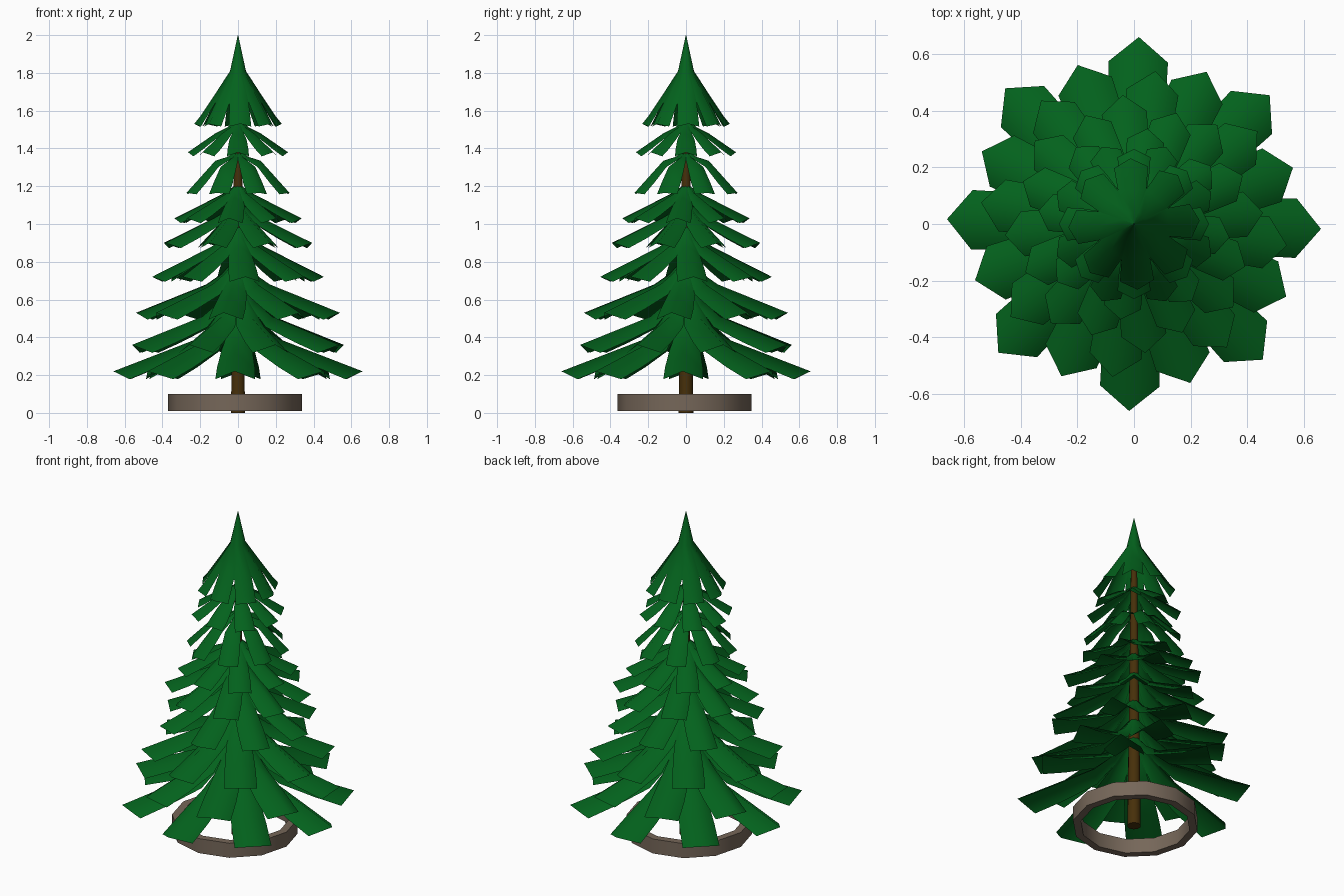
import bpy, bmesh, math

if "Cube" in bpy.data.objects:
    bpy.data.objects.remove(bpy.data.objects["Cube"])


def material(name, rgb):
    m = bpy.data.materials.new(name)
    m.diffuse_color = (*rgb, 1)
    m.use_nodes = True
    m.node_tree.nodes["Principled BSDF"].inputs["Base Color"].default_value = m.diffuse_color
    return m


green = material("needle green", (0.001, 0.122, 0.012))
brown = material("bark brown", (0.062, 0.029, 0.003))
taupe = material("stand taupe", (0.18, 0.135, 0.1))


def finish(bm, name, mat, angle):
    me = bpy.data.meshes.new(name)
    bm.to_mesh(me)
    bm.free()
    me.materials.append(mat)
    ob = bpy.data.objects.new(name, me)
    bpy.context.collection.objects.link(ob)
    bpy.ops.object.select_all(action='DESELECT')
    bpy.context.view_layer.objects.active = ob
    ob.select_set(True)
    bpy.ops.object.shade_smooth_by_angle(angle=math.radians(angle))
    return ob


def branch_tier(name, turn, ridge, widths, fold, tip, count=8):
    """Ring of folded boughs: ridge is (radius, z), edges hang below it."""
    bm = bmesh.new()
    for k in range(count):
        a = math.radians(turn) + k * math.tau / count
        c, s = math.cos(a), math.sin(a)

        def vert(r, side, z):
            return bm.verts.new((r * c - side * s, r * s + side * c, z))

        rows = []
        for (r, z), w in zip(ridge, widths):
            d = w * fold
            rows.append((vert(r, -w, z - d), vert(r, 0, z), vert(r, w, z - d)))
        for p, q in zip(rows, rows[1:]):
            for i in (0, 1):
                bm.faces.new((p[i], q[i], q[i + 1], p[i + 1]))
        end = vert(tip[0], 0, tip[1])          # pointed end of the bough
        right, mid, left = rows[-1]
        bm.faces.new((right, end, mid))
        bm.faces.new((mid, end, left))
    finish(bm, name, green, 80)


# Branch tiers: turn, tip (r, z), middle (r, z), z at trunk, half width
tiers = [
    (-1.5, 0.66, 0.22, 0.22, 0.39, 0.58, 0.105),
    (19.5, 0.595, 0.36, 0.20, 0.51, 0.70, 0.10),
    (-8.0, 0.545, 0.53, 0.17, 0.68, 0.82, 0.092),
    (5.0, 0.457, 0.72, 0.14, 0.88, 1.00, 0.08),
    (24.0, 0.42, 0.90, 0.14, 1.03, 1.12, 0.074),
    (-8.0, 0.34, 1.03, 0.12, 1.14, 1.21, 0.066),
    (22.5, 0.295, 1.165, 0.13, 1.335, 1.38, 0.058),
    (0.0, 0.265, 1.38, 0.12, 1.48, 1.55, 0.058),
]
for n, (turn, rt, zt, rm, zm, z0, hw) in enumerate(tiers):
    def along(t):
        return (rm + (rt - rm) * t, zm + (zt - zm) * t)
    half, shoulder = along(0.45), along(0.8)
    ridge = [(0.012, z0), (rm * 0.5, zm + (z0 - zm) * 0.42), (rm, zm), half, shoulder]
    widths = [hw * f for f in (0.12, 0.45, 0.78, 0.95, 1.0)]
    branch_tier(f"branch_tier_{n + 1}", turn, ridge, widths, 0.72, (rt, zt))

# Crown: boughs that meet in the pointed tree top
branch_tier("tree_top", 3,
            [(0.001, 2.0), (0.042, 1.81), (0.12, 1.69), (0.20, 1.57)],
            [0.0004, 0.019, 0.05, 0.06], 0.9, (0.232, 1.53))

# Trunk: tapered pole
bm = bmesh.new()
bmesh.ops.create_cone(bm, cap_ends=True, segments=10, radius1=0.039, radius2=0.018, depth=1.68)
bmesh.ops.translate(bm, verts=bm.verts, vec=(0, 0, 0.84))
finish(bm, "trunk", brown, 50)

# Stand: low-poly hoop around the trunk foot
bm = bmesh.new()
N = 12
profile = [(0.355, 0.01), (0.355, 0.10), (0.31, 0.10), (0.31, 0.01)]
rings = [[bm.verts.new((r * math.cos(i * math.tau / N) - 0.016,
                        r * math.sin(i * math.tau / N) - 0.008, z))
          for i in range(N)] for r, z in profile]
for j in range(4):
    p, q = rings[j], rings[(j + 1) % 4]
    for i in range(N):
        k = (i + 1) % N
        bm.faces.new((p[i], p[k], q[k], q[i]))
bmesh.ops.recalc_face_normals(bm, faces=bm.faces)
finish(bm, "stand_ring", taupe, 40)
